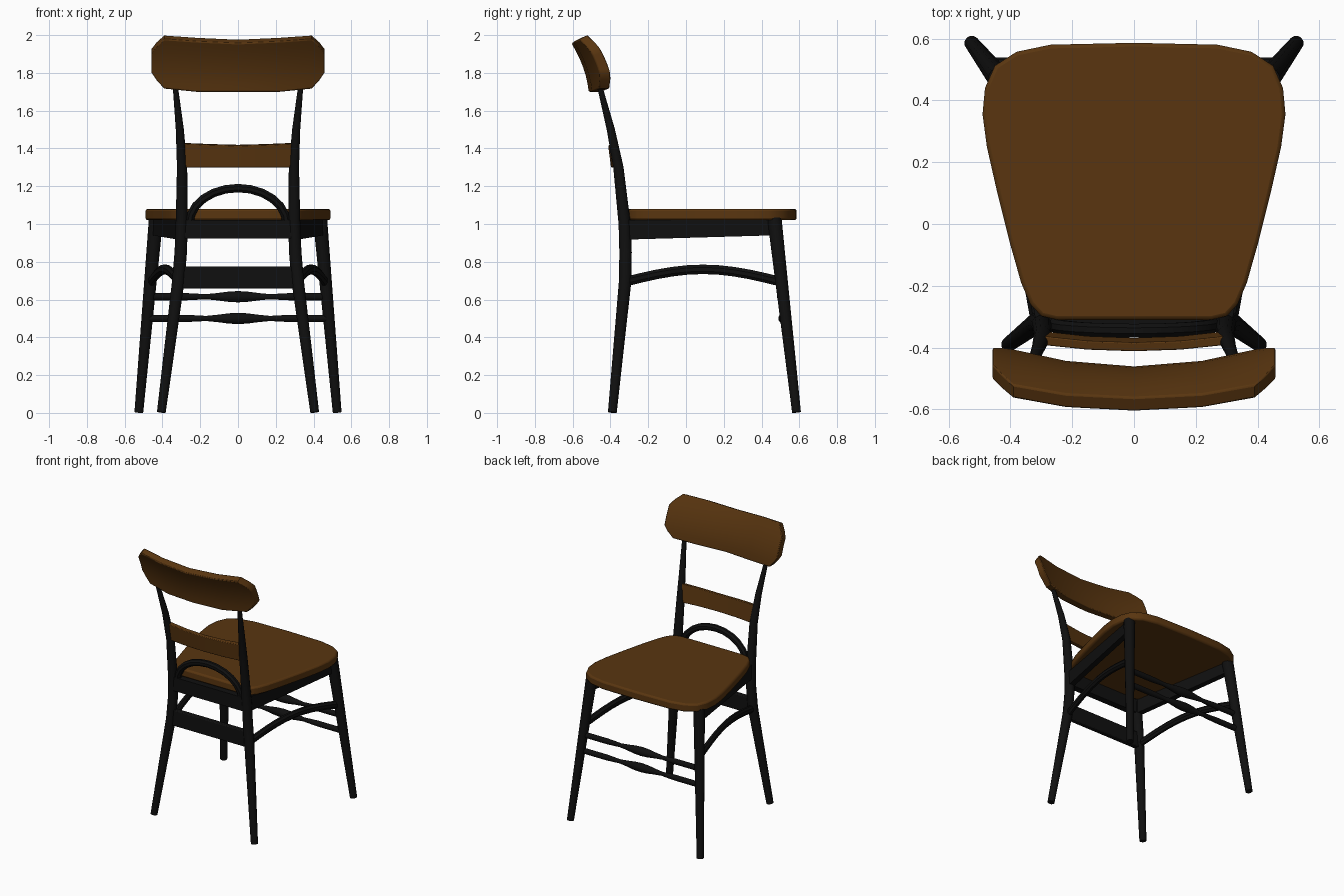
import bpy, bmesh, math
from mathutils import Vector

if "Cube" in bpy.data.objects:
    bpy.data.objects.remove(bpy.data.objects["Cube"])


def material(name, rgb):
    m = bpy.data.materials.new(name)
    m.diffuse_color = (*rgb, 1)
    m.use_nodes = True
    m.node_tree.nodes["Principled BSDF"].inputs["Base Color"].default_value = m.diffuse_color
    return m


BROWN = material("brown_wood", (0.10, 0.036, 0.005))
BLACK = material("black_wood", (0.005, 0.005, 0.005))


def finish(name, bm, mat, mirror=False, bevel=0.0):
    bmesh.ops.recalc_face_normals(bm, faces=bm.faces)
    me = bpy.data.meshes.new(name)
    bm.to_mesh(me)
    bm.free()
    me.materials.append(mat)
    ob = bpy.data.objects.new(name, me)
    bpy.context.collection.objects.link(ob)
    if mirror:
        ob.modifiers.new("mirror", 'MIRROR')
    if bevel:
        b = ob.modifiers.new("bevel", 'BEVEL')
        b.width, b.segments, b.limit_method = bevel, 2, 'ANGLE'
        b.angle_limit = math.radians(50)
    bpy.ops.object.select_all(action='DESELECT')
    ob.select_set(True)
    bpy.context.view_layer.objects.active = ob
    bpy.ops.object.shade_smooth_by_angle(angle=math.radians(35))
    return ob


def sweep(name, path, sizes, mat=BLACK, sides=12, ref=(0, 1, 0), mirror=False, bevel=0.0):
    """Sweep a round (or 4-sided) section along a path; sizes are half extents (across, along ref)."""
    bm = bmesh.new()
    pts = [Vector(p) for p in path]
    rings = []
    grow = math.sqrt(2) if sides == 4 else 1
    for i, p in enumerate(pts):
        t = (pts[min(i + 1, len(pts) - 1)] - pts[max(i - 1, 0)]).normalized()
        across = t.cross(Vector(ref)).normalized()
        up = across.cross(t)
        a, b = sizes[i] if isinstance(sizes[i], tuple) else (sizes[i], sizes[i])
        ring = []
        for k in range(sides):
            ang = math.tau * (k + 0.5) / sides
            ring.append(bm.verts.new(p + grow * (across * a * math.cos(ang) + up * b * math.sin(ang))))
        rings.append(ring)
    for r, s in zip(rings, rings[1:]):
        for k in range(sides):
            bm.faces.new((r[k], r[(k + 1) % sides], s[(k + 1) % sides], s[k]))
    bm.faces.new(rings[0])
    bm.faces.new(rings[-1])
    return finish(name, bm, mat, mirror, bevel)


def board(name, half, base, inner, outer, bow, drop, bevel):
    """Bowed board: half columns are (x, bottom z, top z); inner and outer give y by height."""
    cols = [(-x, b, t) for x, b, t in half[:0:-1]] + half
    bm = bmesh.new()
    rows = 6
    loops = []
    for x, zb, zt in cols:
        loop = []
        for face, top in ((inner, zt), (outer, zt - drop)):
            side = []
            for j in range(rows + 1):
                z = zb + (top - zb) * j / rows
                side.append(bm.verts.new((x, face(z - base) + bow * x * x, z)))
            loop += side if face is inner else side[::-1]
        loops.append(loop)
    n = len(loops[0])
    for a, b in zip(loops, loops[1:]):
        for k in range(n):
            bm.faces.new((a[k], a[(k + 1) % n], b[(k + 1) % n], b[k]))
    for loop in (loops[0], loops[-1]):
        for j in range(rows):
            bm.faces.new((loop[j], loop[j + 1], loop[n - 2 - j], loop[n - 1 - j]))
    return finish(name, bm, BROWN, bevel=bevel)


# Seat
half = [(0, .586), (.27, .58), (.38, .557), (.45, .512), (.482, .44), (.49, .355), (.476, .25),
        (.442, .1), (.402, -.06), (.365, -.19), (.335, -.26), (.30, -.298), (.25, -.31), (0, -.31)]
outline = half + [(-x, y) for x, y in half[-2:0:-1]]
bm = bmesh.new()
face = bm.faces.new([bm.verts.new((x, y, 1.02)) for x, y in outline])
up = bmesh.ops.extrude_face_region(bm, geom=[face])
bmesh.ops.translate(bm, vec=(0, 0, .06), verts=[v for v in up["geom"] if isinstance(v, bmesh.types.BMVert)])
finish("seat", bm, BROWN, bevel=.012)

# Backrest and slat
board("backrest", [(0, 1.70, 1.978), (.22, 1.70, 1.988), (.39, 1.717, 2.0), (.43, 1.76, 1.965), (.457, 1.80, 1.93)],
      1.70, lambda u: -.46 - .06 * u - 1.1 * u * u, lambda u: -.515 - .1 * u - u * u, .37, .022, .006)
board("back_slat", [(0, 1.30, 1.42), (.15, 1.30, 1.424), (.29, 1.30, 1.43)],
      1.30, lambda u: -.368 - .13 * u, lambda u: -.397 - .13 * u, .25, .005, .004)

# Rear legs running up into the back posts, and front legs
sweep("rear_leg_and_post",
      [(.406, -.39, .003), (.316, -.322, .70), (.303, -.32, .85), (.298, -.325, 1.0),
       (.296, -.358, 1.3), (.308, -.398, 1.5), (.335, -.465, 1.76)],
      [.024, .034, .034, .033, .028, .022, .013], mirror=True)
sweep("front_leg", [(.525, .585, .003), (.434, .468, 1.03)], [.024, .039], mirror=True)

# Aprons under the seat
sweep("side_apron", [(.30, -.30, .97), (.432, .46, .982)], [(.02, .052), (.02, .042)],
      sides=4, ref=(0, 0, 1), mirror=True)
sweep("rear_apron", [(-.30, -.325, .972), (.30, -.325, .972)], [(.024, .05)] * 2, sides=4, ref=(0, 0, 1))

# Rear lower rail
sweep("rear_rail", [(-.315, -.322, .717), (.315, -.322, .717)], [(.018, .058)] * 2,
      sides=4, ref=(0, 0, 1), bevel=.006)

# Arched side stretchers
steps = [i / 10 for i in range(11)]
sweep("side_stretcher",
      [(.315 + .145 * t, -.32 + .82 * t, .695 + .065 * math.sin(math.pi * t)) for t in steps],
      [(.02, .027)] * 11, sides=8, ref=(0, 0, 1), mirror=True)

# Arch behind the seat
angles = [math.pi * i / 12 for i in range(13)]
sweep("back_arch",
      [(.258 * math.cos(a), -.325 - .02 * math.sin(a), 1.0 + .19 * math.sin(a)) for a in angles],
      [.024] * 13, sides=8)

# Turned spindles between the front legs
turning = [(0, .031), (.05, .028), (.11, .020), (.17, .014), (.22, .017), (.28, .020), (.47, .020)]
profile = [(-x, r) for x, r in turning[:0:-1]] + turning
for label, y, z in (("upper", .513, .615), ("lower", .52, .50)):
    sweep(label + "_spindle", [(x, y, z) for x, r in profile], [r for x, r in profile])
